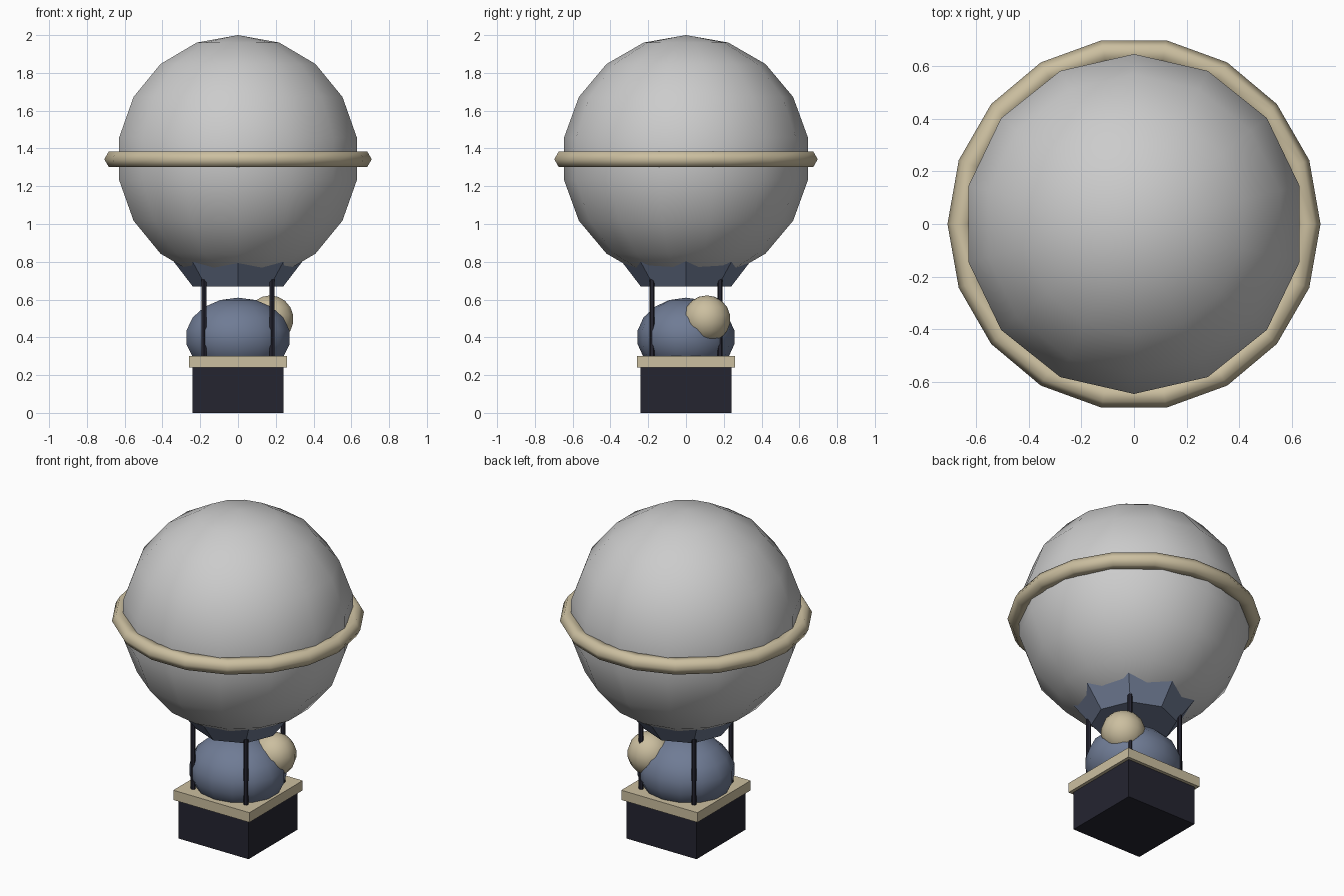
import bpy
import math

cube = bpy.data.objects.get("Cube")
if cube:
    bpy.data.objects.remove(cube, do_unlink=True)


def make_material(name, rgb):
    mat = bpy.data.materials.new(name)
    mat.use_nodes = True
    mat.diffuse_color = (*rgb, 1)
    mat.node_tree.nodes["Principled BSDF"].inputs["Base Color"].default_value = (*rgb, 1)
    return mat


grey = make_material("light grey", (0.60, 0.60, 0.60))
tan = make_material("tan", (0.60, 0.52, 0.35))
blue = make_material("slate blue", (0.16, 0.20, 0.30))
dark = make_material("dark navy", (0.018, 0.018, 0.030))


def finish(name, mat, smooth=False):
    """Name, colour and shade the part that was just added."""
    obj = bpy.context.object
    obj.name = name
    obj.data.materials.append(mat)
    bpy.ops.object.transform_apply(location=False, rotation=False, scale=True)
    if smooth:
        bpy.ops.object.shade_smooth()
    return obj


def ball(name, mat, centre, radii):
    bpy.ops.mesh.primitive_uv_sphere_add(segments=14, ring_count=9, radius=1, location=centre)
    bpy.context.object.scale = radii
    return finish(name, mat, True)


def box(name, mat, half, z0, z1):
    bpy.ops.mesh.primitive_cube_add(size=1, location=(0, 0, (z0 + z1) / 2))
    bpy.context.object.scale = (2 * half, 2 * half, z1 - z0)
    return finish(name, mat)


# Balloon envelope and the band round its middle
ball("balloon", grey, (0, 0, 1.345), (0.655, 0.655, 0.655))
bpy.ops.mesh.primitive_torus_add(major_segments=18, minor_segments=6,
                                 major_radius=0.66, minor_radius=0.048,
                                 location=(0, 0, 1.343))
finish("balloon_band", tan, True)

# Flared collar under the balloon
bpy.ops.mesh.primitive_cone_add(vertices=8, radius1=0.24, radius2=0.355,
                                depth=0.15, location=(0, 0, 0.745))
finish("collar", blue)

# Basket with its overhanging rim
box("basket", dark, 0.24, 0, 0.24)
box("basket_rim", tan, 0.26, 0.24, 0.30)

# Four posts from rim to collar
for side, x in (("left", 0.18), ("right", -0.18)):
    for end, y in (("front", -0.18), ("back", 0.18)):
        bpy.ops.mesh.primitive_cylinder_add(vertices=6, radius=0.014, depth=0.45,
                                            location=(x, y, 0.505))
        finish(f"{end}_{side}_post", dark)

# Rounded cargo in the basket
ball("large_bundle", blue, (0, 0, 0.40), (0.284, 0.260, 0.21))
ball("small_bundle", tan, (0.17, 0.11, 0.497), (0.127, 0.125, 0.125))
